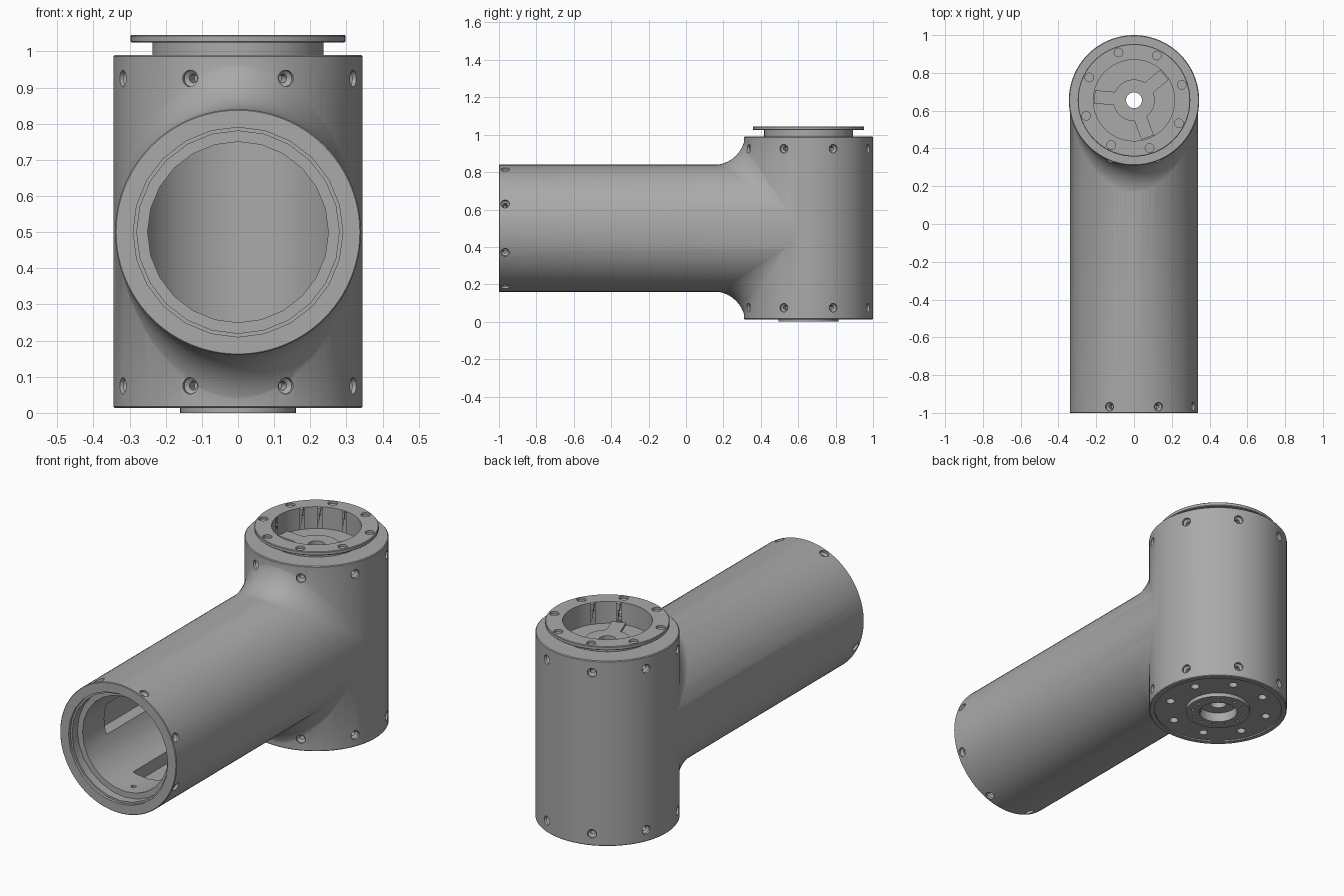
import bpy, bmesh
from math import sin, cos, pi, radians
from mathutils import Matrix, Vector

if "Cube" in bpy.data.objects:
    bpy.data.objects.remove(bpy.data.objects["Cube"])

grey = bpy.data.materials.new("cast grey")
grey.use_nodes = True
grey.diffuse_color = (0.4, 0.4, 0.4, 1)
grey.node_tree.nodes["Principled BSDF"].inputs["Base Color"].default_value = (0.4, 0.4, 0.4, 1)

AXIS_Y = 0.655      # column axis
MID_Z = 0.5         # arm axis
R = 0.34            # arm radius
BLEND = 0.17        # blend radius
COLUMN = Matrix.Translation((0, AXIS_Y, 0))
ARM = Matrix.Translation((0, 0, MID_Z)) @ Matrix.Rotation(pi / 2, 4, 'X')


def make(name, bm):
    bmesh.ops.recalc_face_normals(bm, faces=bm.faces)
    mesh = bpy.data.meshes.new(name)
    bm.to_mesh(mesh)
    bm.free()
    mesh.materials.append(grey)
    ob = bpy.data.objects.new(name, mesh)
    bpy.context.collection.objects.link(ob)
    return ob


def lathe(bm, profile, matrix, segs=96):
    """Add a closed solid turned about local z from (radius, height) points."""
    rings = []
    for r, h in profile:
        if r == 0:
            rings.append([bm.verts.new(matrix @ Vector((0, 0, h)))] * segs)
        else:
            rings.append([bm.verts.new(matrix @ Vector((r * cos(2 * pi * i / segs), r * sin(2 * pi * i / segs), h)))
                          for i in range(segs)])
    for a, b in zip(rings, rings[1:]):
        for i in range(segs):
            j = (i + 1) % segs
            bm.faces.new(list(dict.fromkeys((a[i], a[j], b[j], b[i]))))


def turned(name, profile, matrix, segs=96):
    bm = bmesh.new()
    lathe(bm, profile, matrix, segs)
    return make(name, bm)


def combine(target, other, operation):
    mod = target.modifiers.new(operation, 'BOOLEAN')
    mod.object, mod.operation, mod.solver = other, operation, 'EXACT'
    bpy.context.view_layer.objects.active = target
    bpy.ops.object.modifier_apply(modifier=mod.name)
    bpy.data.objects.remove(other)


def blend(side):
    """Rolling-ball fillet between arm and column, above (1) or below (-1)."""
    bm = bmesh.new()
    sections = []
    count, steps = 48, 10
    for k in range(count + 1):
        t = radians(-84 + 168 * k / count)
        s, c = sin(t), cos(t)
        centre = Vector((s, -c, c)) * (R + BLEND)
        a, b = Vector((s, 0, c)), Vector((s, -c, 0))
        points = [centre - a.slerp(b, i / steps) * BLEND - Vector((s, -c, c)) * 0.002
                  for i in range(steps + 1)]
        points.append(Vector((s, -c, c)) * (R - 0.06))
        ring = []
        for p in points:
            z = min(p.z, 0.484)
            ring.append(bm.verts.new((p.x, p.y + AXIS_Y, MID_Z + side * z)))
        sections.append(ring)
    for a, b in zip(sections, sections[1:]):
        for i in range(len(a)):
            j = (i + 1) % len(a)
            bm.faces.new((a[i], a[j], b[j], b[i]))
    bm.faces.new(sections[0])
    bm.faces.new(sections[-1])
    return make("blend", bm)


# Column with bottom hub and top flange
body = turned("housing", [
    (0, 0), (0.16, 0), (0.16, 0.02), (0.318, 0.02), (0.318, 0.013), (0.341, 0.013),
    (0.345, 0.017), (0.345, 0.986), (0.341, 0.99), (0.237, 0.99), (0.237, 1.025),
    (0.295, 1.025), (0.298, 1.028), (0.298, 1.042), (0.295, 1.045), (0, 1.045)], COLUMN)

# Arm and its blends into the column
arm = turned("arm", [(0, -AXIS_Y), (R, -AXIS_Y), (R, 0.997), (R - 0.003, 1), (0, 1)], ARM)
combine(body, arm, 'UNION')
for side in (1, -1):
    combine(body, blend(side), 'UNION')

# Hollow column with floor, top recess and bottom bore
combine(body, turned("column_cutter", [
    (0, -0.05), (0.095, -0.05), (0.095, 0.05), (0.042, 0.05), (0.042, 0.08),
    (0.28, 0.08), (0.28, 0.89), (0.042, 0.89), (0.042, 0.93), (0.215, 0.93),
    (0.215, 1.1), (0, 1.1)], COLUMN, 64), 'DIFFERENCE')

# Stepped bore of the arm
combine(body, turned("bore_cutter", [
    (0, -AXIS_Y), (0.25, -AXIS_Y), (0.25, 0.94), (0.28, 0.94), (0.28, 0.985),
    (0.29, 0.985), (0.29, 1.05), (0, 1.05)], ARM, 24), 'DIFFERENCE')

# Long pockets inside the arm wall
pockets = bmesh.new()
for k in range(4):
    m = (Matrix.Translation((0, -0.53, MID_Z)) @ Matrix.Rotation(k * pi / 2, 4, 'Y')
         @ Matrix.Translation((0, 0, 0.25)) @ Matrix.Diagonal((0.16, 0.46, 0.1, 1)))
    bmesh.ops.create_cube(pockets, size=1, matrix=m)
combine(body, make("pocket_cutter", pockets), 'DIFFERENCE')

# Bolt holes
SCREW = [(0, 0.05), (0.023, 0.05), (0.023, -0.012), (0.012, -0.022), (0.012, -0.058), (0, -0.058)]
holes = bmesh.new()


def hole(position, direction, profile, segs=16):
    turn = Vector(direction).to_track_quat('Z', 'Y').to_matrix().to_4x4()
    lathe(holes, profile, Matrix.Translation(position) @ turn, segs)


def plain(radius, depth):
    return [(0, 0.02), (radius, 0.02), (radius, -depth), (0, -depth)]


for k in range(8):
    a = (k + 0.5) * pi / 4
    c, s = cos(a), sin(a)
    for z in (0.075, 0.925):
        hole((0.345 * c, AXIS_Y + 0.345 * s, z), (c, s, 0), SCREW)
    hole((R * c, -0.967, MID_Z + R * s), (c, 0, s), SCREW)
    hole((0.25 * c, AXIS_Y + 0.25 * s, 0.02), (0, 0, -1), plain(0.022, 0.03))
    f = radians(18) + k * pi / 4
    hole((0.266 * cos(f), AXIS_Y + 0.266 * sin(f), 1.045), (0, 0, 1), plain(0.023, 0.012))
for k in range(12):
    a = k * pi / 6
    hole((0.128 * cos(a), AXIS_Y + 0.128 * sin(a), 0), (0, 0, -1), plain(0.009, 0.015), 10)
hole((0, -0.87, MID_Z - 0.24), (0, 0, 1), plain(0.013, 0.04), 12)
combine(body, make("hole_cutter", holes), 'DIFFERENCE')

# Hub ring and three arms on the floor of the top recess
turned("recess_hub", [(0.042, 0.928), (0.11, 0.928), (0.11, 0.945), (0.042, 0.945), (0.042, 0.928)], COLUMN, 48)
spokes = bmesh.new()
for angle in (175, 40, -70):
    m = (Matrix.Translation((0, AXIS_Y, 0.934)) @ Matrix.Rotation(radians(angle), 4, 'Z')
         @ Matrix.Translation((0.155, 0, 0)) @ Matrix.Diagonal((0.11, 0.07, 0.016, 1)))
    bmesh.ops.create_cube(spokes, size=1, matrix=m)
make("recess_spokes", spokes)

# Smooth shading with sharp edges kept
bpy.ops.object.select_all(action='DESELECT')
for ob in (body, bpy.data.objects["recess_hub"]):
    ob.select_set(True)
    bpy.context.view_layer.objects.active = ob
bpy.ops.object.shade_smooth_by_angle(angle=radians(30))
